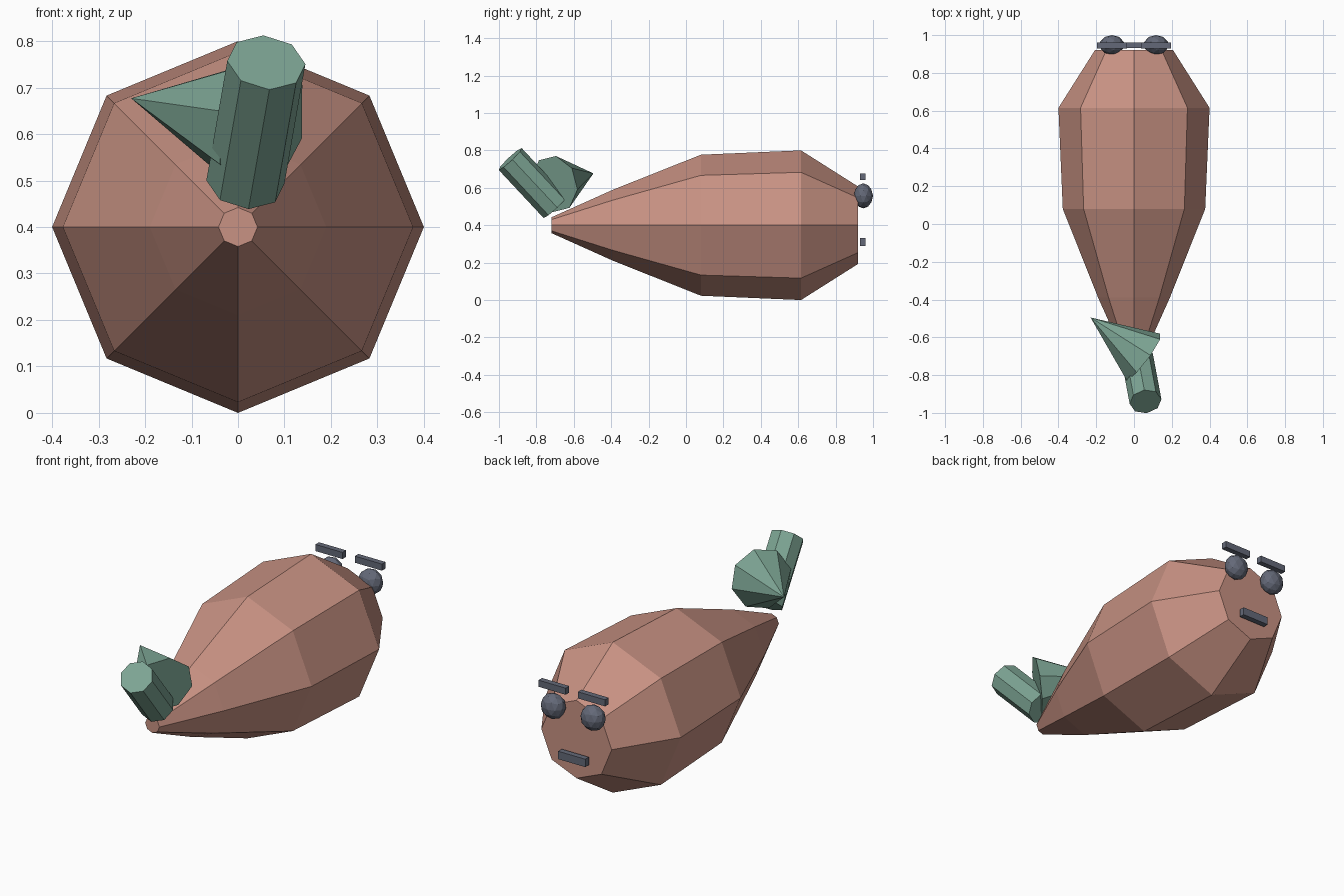
import bpy
import bmesh
import math
from mathutils import Matrix, Vector

if "Cube" in bpy.data.objects:
    bpy.data.objects.remove(bpy.data.objects["Cube"])


def material(name, color):
    m = bpy.data.materials.new(name)
    m.diffuse_color = (*color, 1)
    m.use_nodes = True
    m.node_tree.nodes["Principled BSDF"].inputs["Base Color"].default_value = m.diffuse_color
    return m


CLAY = material("clay", (0.578, 0.287, 0.227))
GREEN = material("sage_green", (0.205, 0.376, 0.296))
SLATE = material("slate", (0.127, 0.141, 0.188))


def finish(name, bm, mat):
    bmesh.ops.recalc_face_normals(bm, faces=bm.faces)
    mesh = bpy.data.meshes.new(name)
    bm.to_mesh(mesh)
    bm.free()
    mesh.materials.append(mat)
    obj = bpy.data.objects.new(name, mesh)
    bpy.context.collection.objects.link(obj)
    return obj


def loft(name, rings, mat):
    """Skin equal-sized point rings and cap both ends."""
    bm = bmesh.new()
    loops = [[bm.verts.new(p) for p in ring] for ring in rings]
    n = len(loops[0])
    for a, b in zip(loops, loops[1:]):
        for i in range(n):
            j = (i + 1) % n
            bm.faces.new((a[i], a[j], b[j], b[i]))
    bm.faces.new(loops[0])
    bm.faces.new(loops[-1])
    return finish(name, bm, mat)


def tapered(name, start, end, r1, r2, toward, mat):
    """Eight-sided cone or cylinder; one corner points toward the given direction."""
    start, end = Vector(start), Vector(end)
    axis = (end - start).normalized()
    u = Vector(toward)
    u = (u - axis * u.dot(axis)).normalized()
    v = axis.cross(u)
    frame = Matrix((u, v, axis)).transposed().to_4x4()
    frame.translation = (start + end) / 2
    bm = bmesh.new()
    bmesh.ops.create_cone(bm, cap_ends=True, segments=8, radius1=r1, radius2=r2,
                          depth=(end - start).length)
    # Turn so that a corner sits on the local x axis
    first = bm.verts[:][0].co
    turn = Matrix.Rotation(-math.atan2(first.y, first.x), 4, 'Z')
    bmesh.ops.transform(bm, matrix=frame @ turn, verts=bm.verts)
    return finish(name, bm, mat)


def bar(name, center, size):
    bm = bmesh.new()
    bmesh.ops.create_cube(bm, size=1, matrix=Matrix.Translation(center) @ Matrix.Diagonal((*size, 1)))
    return finish(name, bm, SLATE)


# Faceted body along y: (position, radius)
profile = [(-0.72, 0.042), (-0.39, 0.19), (0.08, 0.377), (0.615, 0.4), (0.92, 0.207)]
loft("body", [[(r * math.cos(k * math.pi / 4), y, 0.4 + r * math.sin(k * math.pi / 4))
               for k in range(8)] for y, r in profile], CLAY)

# Tail pieces: slanted stub and spike
tapered("tail_stub", (0.016, -0.70, 0.497), (0.061, -0.94, 0.754),
        0.085, 0.085, (0.04, 0, 1), GREEN)
tapered("tail_spike", (0.05, -0.705, 0.62), (-0.23, -0.495, 0.677),
        0.155, 0, (0.05, 0, 0.148), GREEN)

# Face: eyes and brows on both sides, one mouth bar
for side, s in (("left", -1), ("right", 1)):
    bm = bmesh.new()
    bmesh.ops.create_icosphere(bm, subdivisions=2, radius=1,
                               matrix=Matrix.Translation((s * 0.117, 0.948, 0.557))
                               @ Matrix.Diagonal((0.066, 0.052, 0.067, 1)))
    finish(side + "_eye", bm, SLATE)
    bar(side + "_brow", (s * 0.116, 0.945, 0.66), (0.16, 0.03, 0.035))
bar("mouth", (0, 0.946, 0.31), (0.16, 0.03, 0.042))
